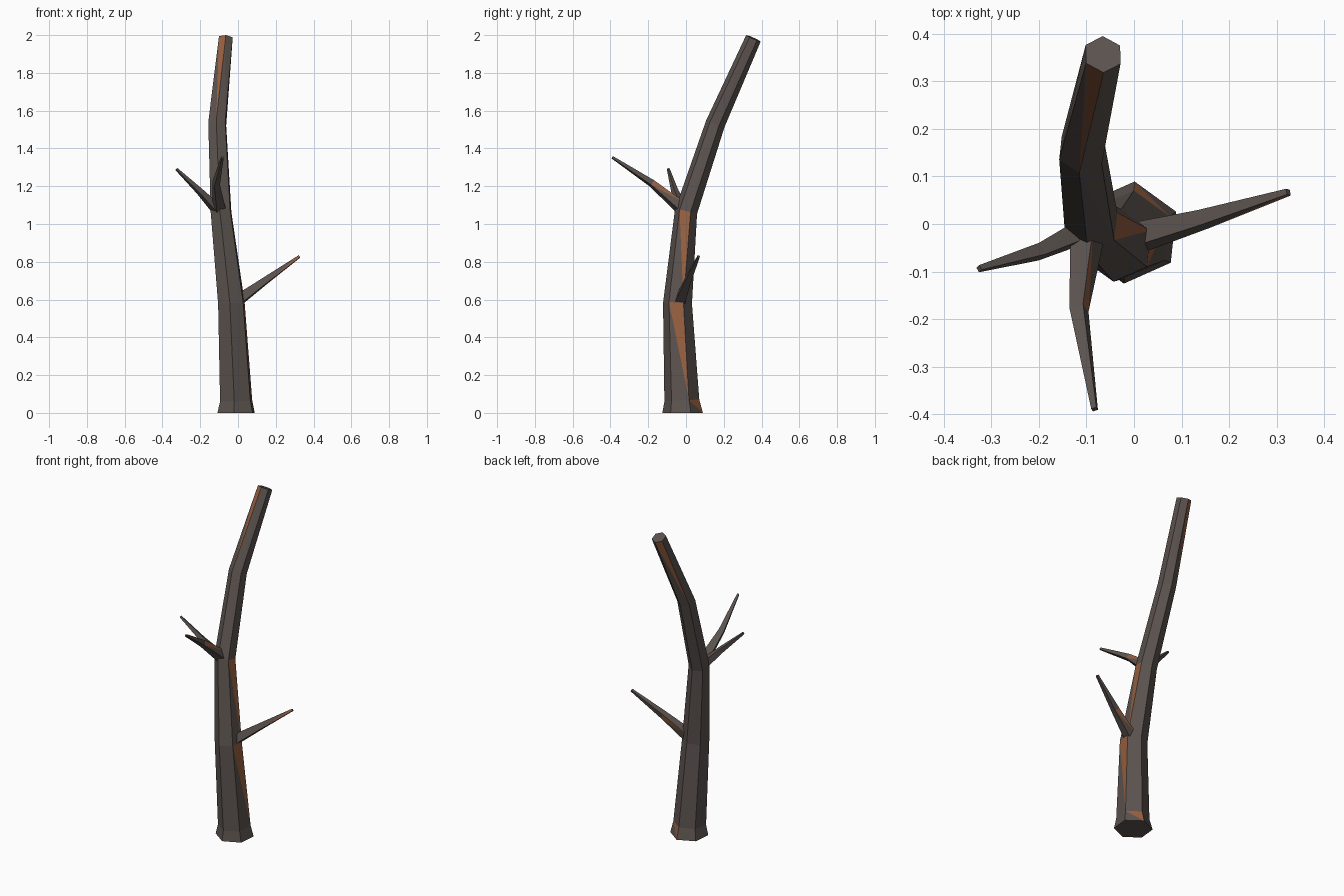
import bpy, bmesh
from math import sin, cos, radians, degrees, atan2
from mathutils import Vector

if "Cube" in bpy.data.objects:
    bpy.data.objects.remove(bpy.data.objects["Cube"], do_unlink=True)


def material(name, colour):
    mat = bpy.data.materials.new(name)
    mat.use_nodes = True
    mat.diffuse_color = colour
    bsdf = next(n for n in mat.node_tree.nodes if n.type == 'BSDF_PRINCIPLED')
    bsdf.inputs["Base Color"].default_value = colour
    bsdf.inputs["Roughness"].default_value = 0.9
    return mat


bark = material("grey bark", (0.105, 0.086, 0.078, 1))
wood = material("bare orange wood", (0.31, 0.115, 0.05, 1))
UP = Vector((0, 0, 1))


def limb(name, sides, phases, rings, bare, flat_base=False):
    """Faceted tapering limb. rings: (x, y, z, radius); bare: (segment, side)
    pairs whose upper triangle has lost its bark."""
    bm = bmesh.new()
    points = [Vector(r[:3]) for r in rings]
    loops = []
    for k, (p, ring, phase) in enumerate(zip(points, rings, phases)):
        # each ring faces the mean direction of its neighbouring segments
        steps = [(b - a).normalized() for a, b in zip(points, points[1:])]
        direction = sum(steps[max(k - 1, 0):k + 1], Vector())
        if flat_base and k == 0:
            direction = UP
        turn = UP.rotation_difference(direction)
        loop = []
        for i in range(sides):
            a = radians(phase + 360 * i / sides)
            loop.append(bm.verts.new(p + turn @ Vector((cos(a), sin(a), 0)) * ring[3]))
        loops.append(loop)
    for k, (low, high) in enumerate(zip(loops, loops[1:])):
        for i in range(sides):
            j = (i + 1) % sides
            bm.faces.new((low[i], low[j], high[i]))
            upper = bm.faces.new((low[j], high[j], high[i]))
            upper.material_index = int((k, i) in bare)
    bm.faces.new(loops[0][::-1])
    bm.faces.new(loops[-1])
    mesh = bpy.data.meshes.new(name)
    bm.to_mesh(mesh)
    bm.free()
    mesh.materials.append(bark)
    mesh.materials.append(wood)
    obj = bpy.data.objects.new(name, mesh)
    bpy.context.collection.objects.link(obj)
    return obj


# Six-sided trunk, flared at the foot and leaning back at the top
limb("trunk", 6, [-36, -36, -36, -36, -36, -30], [
    (-0.01, -0.018, 0, 0.108),
    (-0.01, -0.022, 0.065, 0.093),
    (-0.035, -0.045, 0.58, 0.077),
    (-0.09, 0.0, 1.065, 0.06),
    (-0.11, 0.155, 1.53, 0.052),
    (-0.065, 0.357, 1.983, 0.042),
], {(0, 1), (1, 0), (2, 0), (4, 2), (4, 4)}, flat_base=True)


def branch(name, twist, rings, bare):
    """Four-sided branch, turned so its faces follow its own heading."""
    (x0, y0), (x1, y1) = rings[0][:2], rings[-1][:2]
    phase = degrees(atan2(y1 - y0, x1 - x0)) + 45 + twist
    limb(name, 4, [phase] * len(rings), rings, bare)


branch("left_branch", -20, [
    (0.0, -0.03, 0.595, 0.038),
    (0.145, 0.01, 0.7, 0.024),
    (0.325, 0.067, 0.828, 0.009),
], {(0, 0), (1, 2)})

branch("front_branch", 20, [
    (-0.098, -0.02, 1.08, 0.038),
    (-0.116, -0.18, 1.215, 0.022),
    (-0.083, -0.39, 1.353, 0.008),
], {(0, 0)})

branch("right_branch", 15, [
    (-0.11, -0.015, 1.075, 0.032),
    (-0.2, -0.058, 1.17, 0.02),
    (-0.326, -0.094, 1.291, 0.008),
], set())
